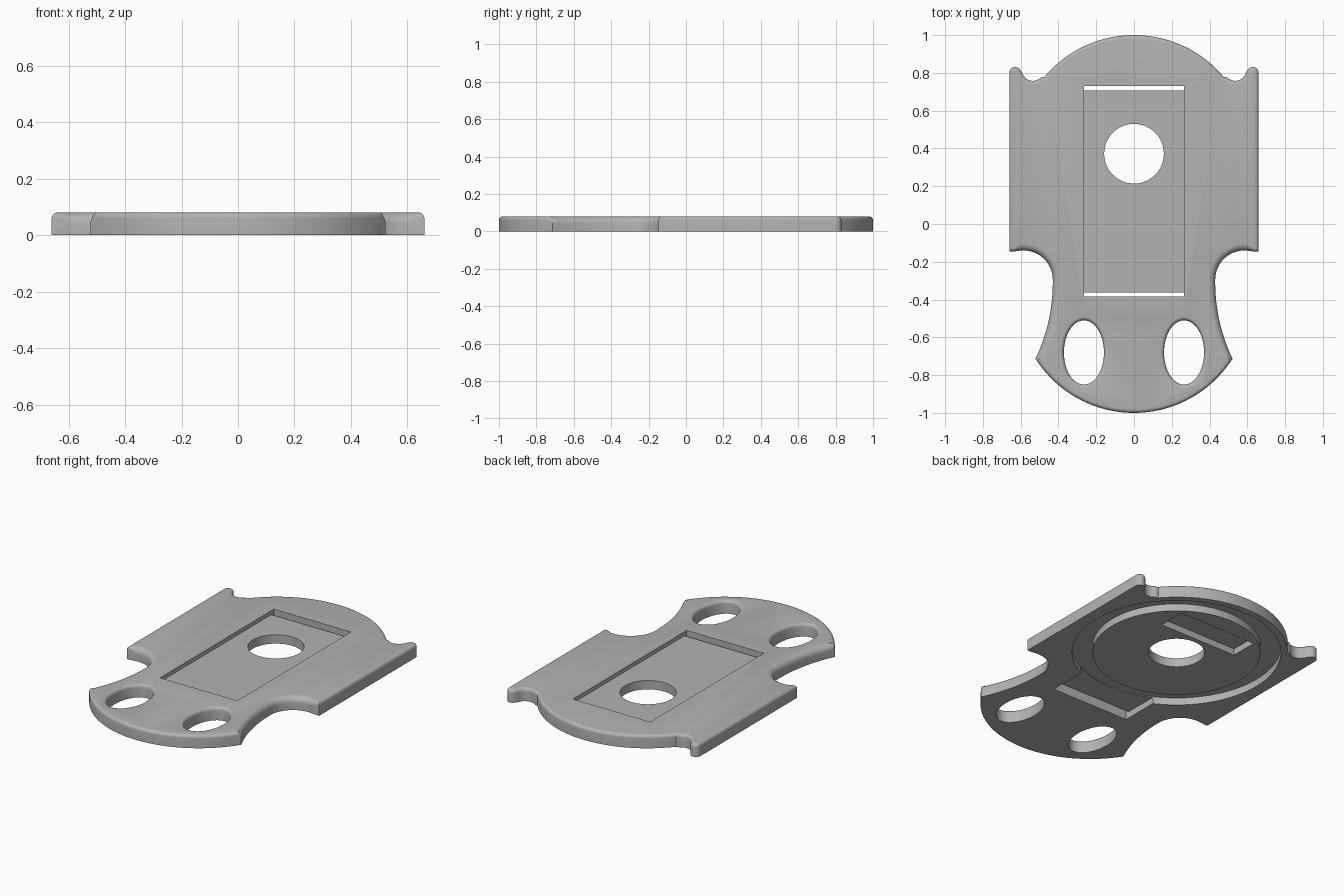
import bpy, bmesh
from math import sin, cos, pi, radians
from mathutils import Vector, Matrix

cube = bpy.data.objects.get("Cube")
if cube:
    bpy.data.objects.remove(cube, do_unlink=True)

grey = bpy.data.materials.new("plain grey")
grey.use_nodes = True
grey.diffuse_color = (0.45, 0.45, 0.45, 1)
grey.node_tree.nodes["Principled BSDF"].inputs["Base Color"].default_value = (0.45, 0.45, 0.45, 1)

TOP = 0.08
HOLE_Y = 0.372


def arc(cx, cy, r, a, b, n):
    return [(cx + r * cos(radians(a + (b - a) * i / n)),
             cy + r * sin(radians(a + (b - a) * i / n))) for i in range(n + 1)]


def add_object(name, bm):
    bmesh.ops.recalc_face_normals(bm, faces=bm.faces)
    mesh = bpy.data.meshes.new(name)
    bm.to_mesh(mesh)
    bm.free()
    mesh.materials.append(grey)
    obj = bpy.data.objects.new(name, mesh)
    bpy.context.collection.objects.link(obj)
    return obj


def loft(name, rings):
    """Closed solid through a stack of equal-length rings."""
    bm = bmesh.new()
    loops = [[bm.verts.new(p) for p in ring] for ring in rings]
    n = len(loops[0])
    for low, high in zip(loops, loops[1:]):
        for i in range(n):
            j = (i + 1) % n
            bm.faces.new((low[i], low[j], high[j], high[i]))
    bm.faces.new(loops[0][::-1])
    bm.faces.new(loops[-1])
    return add_object(name, bm)


def ellipse(cx, cy, z, rx, ry, n=64):
    return [(cx + rx * cos(2 * pi * i / n), cy + ry * sin(2 * pi * i / n), z) for i in range(n)]


def box(name, x, y0, y1, z0, z1):
    return loft(name, [[(-x, y0, z), (x, y0, z), (x, y1, z), (-x, y1, z)] for z in (z0, z1)])


# Half outline, each stretch paired with its edge-rounding radius
SOFT, WIDE = 0.02, 0.037
stretches = [
    (arc(0, -0.383, 0.617, -90, -33.5, 28), SOFT),              # rounded front
    (arc(1.364, -0.31, 0.934, 205.7, 181, 14), WIDE),           # waist
    (arc(0.585, -0.295, 0.155, 180, 84, 16), WIDE),             # waist notch
    ([(0.635, -0.146), (0.66, -0.146)], SOFT),                  # front horn
    (arc(0.629, 0.8, 0.031, 0, 160, 14), SOFT),                 # back horn
    (arc(0.535, 0.818, 0.06, -15, -135, 14), SOFT),             # back notch
    (arc(0, 0.38, 0.62, 40, 90, 26), SOFT),                     # rounded back
]
half = [(Vector(p), r) for pts, r in stretches for p in pts]
outline = half + [(Vector((-p.x, p.y)), r) for p, r in half[-2:0:-1]]


def inset(i):
    """Mitred inward direction at an outline point."""
    p = outline[i][0]
    d0 = (p - outline[i - 1][0]).normalized()
    d1 = (outline[(i + 1) % len(outline)][0] - p).normalized()
    n0, n1 = Vector((-d0.y, d0.x)), Vector((-d1.y, d1.x))
    m = (n0 + n1).normalized()
    return m / max(m.dot(n0), 0.6)


inward = [inset(i) for i in range(len(outline))]
rings = [[(p.x, p.y, 0) for p, r in outline]]
STEPS = 6
for k in range(STEPS + 1):
    a = pi / 2 * k / STEPS
    ring = []
    for (p, r), m in zip(outline, inward):
        q = p + m * r * (1 - cos(a))
        ring.append((q.x, q.y, TOP - r * (1 - sin(a))))
    rings.append(ring)
plate = loft("plate", rings)

# Cutters for the openings and recesses
W = 0.265
cutters = [
    loft("round_hole_cutter", [ellipse(0, HOLE_Y, z, 0.158, 0.158) for z in (-0.1, 0.2)]),
    box("top_pocket_cutter", W, -0.385, 0.73, 0.055, 0.2),
    box("back_slot_cutter", W, 0.706, 0.73, -0.1, 0.2),
    box("front_slot_cutter", W, -0.385, -0.363, -0.1, 0.2),
    box("back_strap_cutter", W, 0.56, 0.73, -0.1, 0.04),
    box("front_strap_cutter", W, -0.385, -0.15, -0.1, 0.04),
]

# Oval openings with a rounded upper rim
for side in (-1, 1):
    x, y = side * W, -0.68
    stack = [ellipse(x, y, -0.1, 0.106, 0.17)]
    for k in range(5):
        a = pi / 2 * k / 4
        g = 0.02 * (1 - cos(a))
        stack.append(ellipse(x, y, 0.0602 + 0.02 * sin(a), 0.106 + g, 0.17 + g))
    stack.append(ellipse(x, y, 0.2, 0.126, 0.19))
    cutters.append(loft("oval_cutter", stack))

# Ring groove on the underside
bm = bmesh.new()
profile = [(0.472, -0.1), (0.587, -0.1), (0.587, 0.045), (0.472, 0.045)]
verts = [bm.verts.new((r, 0, z)) for r, z in profile]
edges = [bm.edges.new((verts[i], verts[(i + 1) % 4])) for i in range(4)]
bmesh.ops.spin(bm, geom=verts + edges, cent=(0, 0, 0), axis=(0, 0, 1),
               angle=2 * pi, steps=96, use_merge=True)
bmesh.ops.remove_doubles(bm, verts=bm.verts, dist=0.0001)
bmesh.ops.transform(bm, matrix=Matrix.Translation((0, HOLE_Y, 0)), verts=bm.verts)
cutters.append(add_object("ring_groove_cutter", bm))

bpy.ops.object.select_all(action="DESELECT")
plate.select_set(True)
bpy.context.view_layer.objects.active = plate
for cutter in cutters:
    mod = plate.modifiers.new(cutter.name, "BOOLEAN")
    mod.operation = "DIFFERENCE"
    mod.solver = "EXACT"
    mod.object = cutter
    bpy.ops.object.modifier_apply(modifier=mod.name)
    bpy.data.objects.remove(cutter, do_unlink=True)

bpy.ops.object.shade_smooth_by_angle(angle=radians(30))
